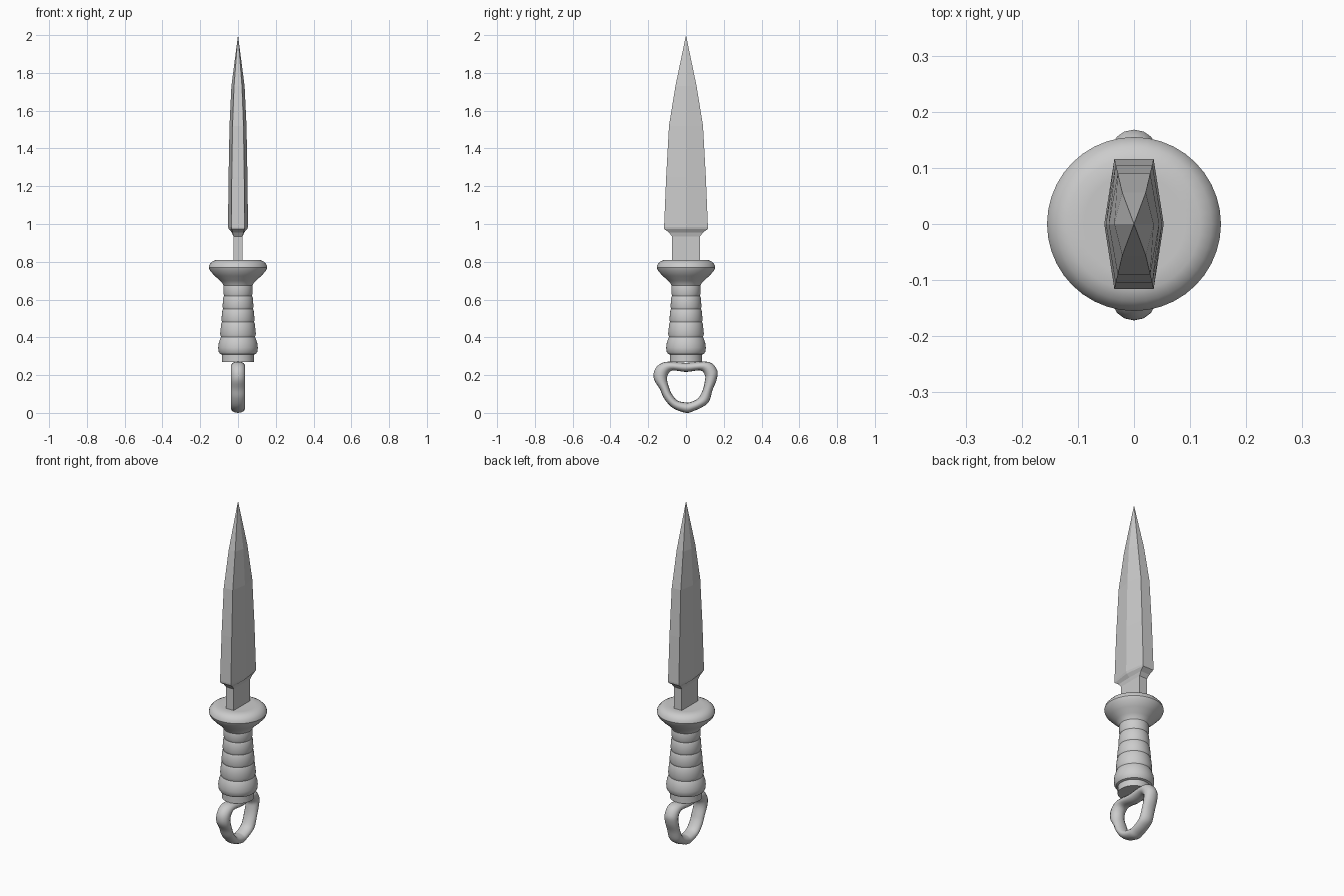
import bpy, bmesh, math
from mathutils import Vector

if "Cube" in bpy.data.objects:
    bpy.data.objects.remove(bpy.data.objects["Cube"])


def make_object(name, loops, tip=None, closed=False, smooth=30):
    """Skin a list of equal-sized vertex loops; cap, point or close the ends."""
    bm = bmesh.new()
    rings = [[bm.verts.new(p) for p in loop] for loop in loops]
    n = len(rings[0])
    pairs = list(zip(rings, rings[1:]))
    if closed:
        pairs.append((rings[-1], rings[0]))
    for a, b in pairs:
        for i in range(n):
            j = (i + 1) % n
            bm.faces.new((a[i], a[j], b[j], b[i]))
    if not closed:
        bm.faces.new(rings[0][::-1])
        if tip:
            t = bm.verts.new(tip)
            for i in range(n):
                bm.faces.new((rings[-1][i], rings[-1][(i + 1) % n], t))
        else:
            bm.faces.new(rings[-1])
    bmesh.ops.recalc_face_normals(bm, faces=bm.faces)
    mesh = bpy.data.meshes.new(name)
    bm.to_mesh(mesh)
    bm.free()
    obj = bpy.data.objects.new(name, mesh)
    bpy.context.collection.objects.link(obj)
    if smooth:
        bpy.ops.object.select_all(action='DESELECT')
        bpy.context.view_layer.objects.active = obj
        obj.select_set(True)
        bpy.ops.object.shade_smooth_by_angle(angle=math.radians(smooth))
    return obj


def lathe(name, profile, sides=40):
    return make_object(name, [[(r * math.cos(2 * math.pi * i / sides),
                                r * math.sin(2 * math.pi * i / sides), z)
                               for i in range(sides)] for r, z in profile])


def hexagon(z, mid, edge, half):
    return [(mid, 0, z), (edge, half, z), (-edge, half, z),
            (-mid, 0, z), (-edge, -half, z), (edge, -half, z)]


# Blade with its neck: six-sided sections (z, ridge x, edge x, half width)
sections = [(0.78, 0.025, 0.025, 0.075), (0.935, 0.025, 0.025, 0.075),
            (0.955, 0.032, 0.029, 0.09), (0.973, 0.049, 0.034, 0.115),
            (0.985, 0.053, 0.035, 0.116), (1.25, 0.05, 0.033, 0.105),
            (1.52, 0.045, 0.029, 0.09), (1.73, 0.035, 0.021, 0.056)]
make_object("blade", [hexagon(*s) for s in sections], tip=(0, 0, 2.0), smooth=0)

# Flared guard
lathe("guard", [(0.075, 0.67), (0.082, 0.685), (0.095, 0.70), (0.123, 0.725),
                (0.148, 0.752), (0.155, 0.77), (0.151, 0.785), (0.138, 0.80),
                (0.118, 0.81), (0.09, 0.81)])

# Grip made of stacked bands that widen downwards
bands = [(0.69, 0.075), (0.62, 0.076), (0.55, 0.081), (0.48, 0.087), (0.405, 0.094)]
grip = []
for (z0, r0), (z1, r1) in zip(bands, bands[1:]):
    grip += [(r0 - 0.002, z0), (r0 + 0.002, z0 - 0.008),
             (r1 + 0.001, z1 + 0.012), (r1 - 0.003, z1)]
grip.append((0.088, 0.39))
lathe("grip", grip)

# Rounded end band and the collar below it
lathe("end_band", [(0.088, 0.405), (0.094, 0.395), (0.102, 0.37), (0.105, 0.345),
                   (0.103, 0.325), (0.095, 0.312), (0.084, 0.308)])
lathe("collar", [(0.084, 0.315), (0.085, 0.27)])

# Pommel ring: matching outer and inner outline points in the y-z plane
outer = [(0, .265), (.12, .27), (.165, .225), (.162, .175), (.14, .12),
         (.122, .06), (.085, .03), (.04, .01), (0, 0), (-.07, .026),
         (-.115, .075), (-.138, .125), (-.17, .18), (-.162, .235), (-.11, .27)]
inner = [(0, .217), (.075, .225), (.1, .2), (.1, .17), (.09, .125),
         (.07, .085), (.05, .068), (.02, .056), (0, .055), (-.045, .065),
         (-.075, .1), (-.09, .135), (-.1, .175), (-.095, .205), (-.07, .225)]


def smooth_loop(points, steps=4):
    pts = [Vector(p) for p in points]
    n, out = len(pts), []
    for i in range(n):
        a, b, c, d = (pts[(i + k) % n] for k in (-1, 0, 1, 2))
        for s in range(steps):
            t = s / steps
            out.append(0.5 * (2 * b + (c - a) * t + (2 * a - 5 * b + 4 * c - d) * t ** 2
                              + (3 * b - a - 3 * c + d) * t ** 3))
    return out


ring_loops = []
for o, i in zip(smooth_loop(outer), smooth_loop(inner)):
    mid, half = (o + i) / 2, (o - i) / 2
    loop = []
    for k in range(14):
        a = 2 * math.pi * k / 14
        p = mid + half * math.cos(a)
        loop.append((0.039 * math.sin(a), p.x, p.y))
    ring_loops.append(loop)
make_object("pommel_ring", ring_loops, closed=True, smooth=60)
